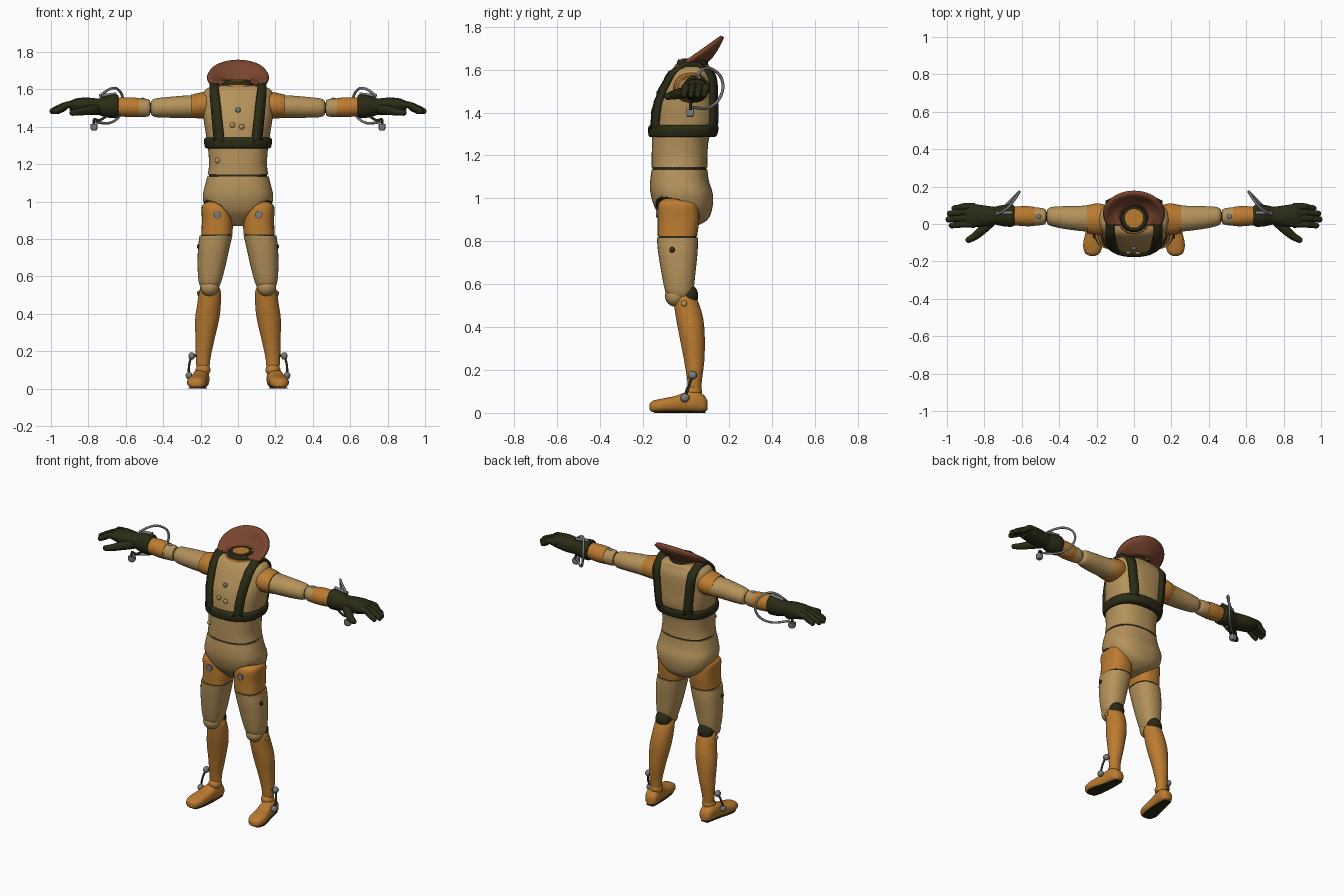
import bpy, bmesh, math
from mathutils import Vector

if "Cube" in bpy.data.objects:
    bpy.data.objects.remove(bpy.data.objects["Cube"])


def material(name, rgb):
    m = bpy.data.materials.new(name)
    m.use_nodes = True
    m.diffuse_color = (*rgb, 1)
    m.node_tree.nodes["Principled BSDF"].inputs["Base Color"].default_value = (*rgb, 1)
    return m


TAN = material("tan", (0.46, 0.29, 0.105))
ORANGE = material("orange", (0.5, 0.2, 0.03))
DARK = material("dark_olive", (0.024, 0.024, 0.008))
BROWN = material("brown", (0.19, 0.06, 0.027))
GREY = material("grey", (0.2, 0.2, 0.2))


def activate(ob):
    bpy.ops.object.select_all(action='DESELECT')
    ob.select_set(True)
    bpy.context.view_layer.objects.active = ob


def finish(name, bm, mat, angle=40):
    bmesh.ops.recalc_face_normals(bm, faces=bm.faces)
    me = bpy.data.meshes.new(name)
    bm.to_mesh(me)
    bm.free()
    me.materials.append(mat)
    ob = bpy.data.objects.new(name, me)
    bpy.context.collection.objects.link(ob)
    activate(ob)
    bpy.ops.object.shade_smooth_by_angle(angle=math.radians(angle))
    return ob


def spline(rows, steps=4):
    """Catmull-Rom rows of numbers."""
    out = []
    for i in range(len(rows) - 1):
        quad = [rows[max(i - 1, 0)], rows[i], rows[i + 1], rows[min(i + 2, len(rows) - 1)]]
        for k in range(steps):
            t = k / steps
            out.append([b + t * ((c - a) / 2 + t * (a - 2.5 * b + 2 * c - d / 2
                        + t * (1.5 * b - a / 2 - 1.5 * c + d / 2))) for a, b, c, d in zip(*quad)])
    return out + [list(rows[-1])]


def loft(name, rows, mat, axis='z', side=1, power=2.0, n=32):
    """Rows: position on the axis, two centre coordinates, two radii."""
    bm = bmesh.new()
    rings = []
    for a, c1, c2, r1, r2 in spline(rows):
        ring = []
        for k in range(n):
            w = 2 * math.pi * k / n
            c, s = math.cos(w), math.sin(w)
            u = c1 + r1 * math.copysign(abs(c) ** (2 / power), c)
            v = c2 + r2 * math.copysign(abs(s) ** (2 / power), s)
            x, y, z = {'x': (a, u, v), 'y': (u, a, v), 'z': (u, v, a)}[axis]
            ring.append(bm.verts.new((x * side, y, z)))
        rings.append(ring)
    for r, q in zip(rings, rings[1:]):
        for k in range(n):
            bm.faces.new((r[k], r[(k + 1) % n], q[(k + 1) % n], q[k]))
    bm.faces.new(rings[0])
    bm.faces.new(rings[-1])
    return finish(name, bm, mat)


def ball(name, at, size, mat, side=1):
    bm = bmesh.new()
    bmesh.ops.create_uvsphere(bm, u_segments=20, v_segments=12, radius=1)
    for v in bm.verts:
        v.co = Vector((at[0] * side + v.co.x * size[0], at[1] + v.co.y * size[1], at[2] + v.co.z * size[2]))
    return finish(name, bm, mat)


def tube(name, pts, radii, mat, side=1):
    """Round tube, radius tapering from the first to the second value."""
    cu = bpy.data.curves.new(name, 'CURVE')
    cu.dimensions, cu.bevel_depth, cu.bevel_resolution, cu.use_fill_caps = '3D', 1, 3, True
    path = spline(pts)
    sp = cu.splines.new('POLY')
    sp.points.add(len(path) - 1)
    for i, (p, co) in enumerate(zip(sp.points, path)):
        p.co = (co[0] * side, co[1], co[2], 1)
        p.radius = radii[0] + (radii[1] - radii[0]) * i / (len(path) - 1)
    cu.materials.append(mat)
    ob = bpy.data.objects.new(name, cu)
    bpy.context.collection.objects.link(ob)
    activate(ob)
    bpy.ops.object.convert(target='MESH')
    bpy.ops.object.shade_smooth_by_angle(angle=math.radians(50))


def solidify(ob, thickness):
    mod = ob.modifiers.new("thickness", 'SOLIDIFY')
    mod.thickness, mod.offset = thickness, 0


# Torso, waist seam and pelvis
TORSO = [(1.145, 0, -.03, .162, .13), (1.2, 0, -.03, .155, .13), (1.28, 0, -.025, .16, .133),
         (1.35, 0, -.008, .17, .15), (1.45, 0, 0, .185, .142), (1.55, 0, .02, .19, .118),
         (1.595, 0, .025, .178, .095), (1.615, 0, .03, .14, .08), (1.622, 0, .03, .08, .06)]
P = 2.4
loft("torso", TORSO, TAN, power=P, n=48)
loft("waist_seam", [(1.125, 0, -.03, .155, .125), (1.155, 0, -.03, .155, .125)], DARK, power=P)
pelvis = loft("pelvis", [(.87, 0, -.01, .035, .06), (.9, 0, .0, .1, .1), (.95, 0, -.01, .165, .132),
              (1.02, 0, -.02, .188, .145), (1.08, 0, -.03, .178, .137), (1.135, 0, -.03, .164, .13)],
              TAN, power=P, n=48)
for s in (1, -1):
    cutter = ball("leg_cutter", (.135, -.07, .87), (.105, .135, .145), DARK, s)
    cutter.hide_render = True
    mod = pelvis.modifiers.new("leg_opening", 'BOOLEAN')
    mod.object, mod.operation, mod.solver, mod.material_mode = cutter, 'DIFFERENCE', 'EXACT', 'TRANSFER'
    activate(pelvis)
    bpy.ops.object.modifier_apply(modifier=mod.name)
    bpy.data.objects.remove(cutter)

# Neck and its collar
loft("neck_base", [(1.6, 0, .025, .1, .085), (1.625, 0, .025, .085, .075)], ORANGE)
loft("neck_collar", [(1.61, 0, .03, .08, .075), (1.635, 0, .03, .078, .072), (1.648, 0, .03, .066, .066)], DARK)
loft("neck_stub", [(1.62, 0, .03, .052, .052), (1.653, 0, .03, .05, .05)], ORANGE)

# Open dish rising behind the neck
bm = bmesh.new()
rows = []
for k in range(41):
    w = math.radians(-28 + 236 * k / 40)
    c, s = math.cos(w), math.sin(w)
    inner, outer = Vector((.075 * c, .03 + .07 * s, 1.645)), Vector((.162 * c, .05 + .12 * s, 1.67 + .085 * s))
    rows.append([bm.verts.new(inner.lerp(outer, t) - Vector((0, 0, .05 * t * (1 - t)))) for t in (0, .25, .5, .75, 1)])
for a, b in zip(rows, rows[1:]):
    for i in range(4):
        bm.faces.new((a[i], a[i + 1], b[i + 1], b[i]))
solidify(finish("head_dish", bm, BROWN), .018)

# Harness: chest band and shoulder straps that follow the torso
loft("chest_band", [(1.285, 0, -.018, .168, .148), (1.295, 0, -.015, .178, .16), (1.33, 0, -.012, .182, .164),
                    (1.342, 0, -.01, .172, .155)], DARK, power=P, n=48)
PROFILE = spline(TORSO, 8)


def torso_y(x, z, face):
    _, _, cy, rx, ry = min(PROFILE, key=lambda r: abs(r[0] - z))
    return cy + face * (ry * max(0, 1 - (abs(x) / rx) ** P) ** (1 / P) + .009)


for s, label in ((1, "left"), (-1, "right")):
    bm = bmesh.new()
    levels = [1.32 + .265 * k / 14 for k in range(15)]
    path = [(z, -1) for z in levels] + [(1.625, -.4), (1.625, .4)] + [(z, 1) for z in reversed(levels)]
    pairs = []
    for z, face in path:
        mid = .1 + .028 * min(1, (z - 1.32) / .28)
        pairs.append([bm.verts.new((s * x, torso_y(x, z, face) if abs(face) == 1 else .025 + .08 * face, z))
                      for x in (mid - .024, mid + .024)])
    for a, b in zip(pairs, pairs[1:]):
        bm.faces.new((a[0], a[1], b[1], b[0]))
    solidify(finish(label + "_shoulder_strap", bm, DARK), .022)

# Chest fittings
for i, (x, z) in enumerate(((0, 1.49), (-.03, 1.41), (.02, 1.4), (-.11, 1.22))):
    ball(f"chest_fitting_{i}", (x, torso_y(x, z, -1) + .006, z), (.014, .009, .014), TAN if i else GREY)

for s, label in ((1, "left_"), (-1, "right_")):
    # Arm
    loft(label + "shoulder", [(.13, .025, 1.52, .07, .07), (.19, .025, 1.515, .085, .07),
         (.25, .025, 1.51, .075, .062)], ORANGE, 'x', s)
    loft(label + "upper_arm", [(.235, .03, 1.508, .072, .06), (.3, .03, 1.507, .066, .059), (.38, .035, 1.504, .06, .055),
         (.445, .04, 1.502, .05, .049), (.465, .04, 1.502, .035, .035)], TAN, 'x', s)
    ball(label + "shoulder_bolt", (.225, -.045, 1.525), (.015, .008, .015), GREY, s)
    ball(label + "elbow_core", (.475, .04, 1.502), (.03, .028, .03), DARK, s)
    loft(label + "elbow", [(.47, .04, 1.502, .035, .04), (.49, .04, 1.502, .045, .048),
         (.545, .04, 1.502, .05, .048)], TAN, 'x', s)
    loft(label + "forearm", [(.53, .04, 1.503, .051, .05), (.58, .042, 1.505, .054, .053),
         (.66, .043, 1.507, .048, .048)], ORANGE, 'x', s)
    ball(label + "elbow_bolt", (.51, .04, 1.548), (.014, .014, .008), GREY, s)

    # Glove
    loft(label + "glove_cuff", [(.64, .045, 1.51, .052, .058), (.655, .045, 1.51, .06, .063), (.7, .045, 1.508, .057, .058),
         (.75, .045, 1.507, .046, .042)], DARK, 'x', s)
    loft(label + "glove_palm", [(.74, .045, 1.507, .046, .043), (.8, .043, 1.51, .056, .046), (.86, .045, 1.515, .062, .038),
         (.9, .045, 1.512, .055, .025)], DARK, 'x', s, 2.4)
    for i, (y, tip) in enumerate(((.092, .965), (.063, .99), (.032, .997), (.0, .98))):
        tube(f"{label}finger_{i + 1}", [(.85, y, 1.518), (.91, y, 1.518), (tip - .03, y - .005, 1.497),
             (tip, y - .008, 1.483)], (.021, .015), DARK, s)
        ball(f"{label}fingertip_{i + 1}", (tip - .004, y - .008, 1.484), (.015, .015, .016), DARK, s)
    tube(label + "thumb", [(.76, .02, 1.495), (.81, -.03, 1.488), (.85, -.065, 1.48), (.885, -.085, 1.475)],
         (.03, .016), DARK, s)
    ball(label + "thumb_tip", (.885, -.085, 1.475), (.016, .016, .016), DARK, s)

    # Wrist wire loop and weight
    tube(label + "wrist_loop", [(.74, .05, 1.565), (.69, .075, 1.6), (.65, .115, 1.605), (.62, .16, 1.57), (.615, .172, 1.51),
         (.64, .145, 1.45), (.69, .095, 1.42), (.76, .03, 1.425)], (.007, .007), GREY, s)
    loft(label + "wrist_bar", [(.65, .06, 1.575, .009, .009), (.74, .06, 1.565, .009, .009)], GREY, 'x', s)
    tube(label + "wrist_cable", [(.7, .02, 1.46), (.74, .02, 1.435), (.77, .02, 1.44), (.77, .02, 1.4)], (.007, .007), DARK, s)
    loft(label + "wrist_weight", [(1.38, .77, .02, .012, .012), (1.39, .77, .02, .018, .018),
         (1.415, .77, .02, .018, .018)], GREY, 'z', s, 5)

    # Leg
    loft(label + "hip", [(.825, .113, -.04, .083, .092), (.9, .11, -.035, .083, .097), (.96, .115, -.036, .08, .096),
         (.985, .117, -.036, .07, .085), (1.0, .117, -.036, .045, .06)], ORANGE, 'z', s, 2.5)
    loft(label + "hip_seam", [(.81, .115, -.04, .08, .088), (.835, .115, -.04, .08, .088)], DARK, 'z', s, 2.5)
    loft(label + "hip_bolt", [(-.14, .11, .93, .02, .02), (-.12, .11, .93, .02, .02)], GREY, 'y', s)
    loft(label + "thigh", [(.535, .15, -.03, .045, .05), (.57, .15, -.032, .06, .066), (.65, .142, -.035, .074, .079),
         (.75, .13, -.038, .084, .092), (.818, .118, -.04, .088, .096)], TAN, 'z', s, 2.3)
    ball(label + "thigh_screw", (.212, -.065, .76), (.008, .013, .013), DARK, s)
    ball(label + "knee", (.152, -.05, .545), (.052, .048, .05), TAN, s)
    ball(label + "knee_back", (.15, .015, .545), (.05, .042, .055), DARK, s)
    loft(label + "shin", [(.08, .185, .04, .033, .03), (.15, .187, .04, .038, .034), (.25, .178, .038, .049, .048),
         (.37, .165, .027, .064, .06), (.45, .155, .015, .063, .063), (.52, .15, .0, .058, .056),
         (.548, .15, -.005, .045, .04)], ORANGE, 'z', s)
    ball(label + "knee_bolt", (.212, -.01, .51), (.007, .014, .014), TAN, s)

    # Foot and sole
    loft(label + "foot", [(-.17, .222, .028, .015, .014), (-.155, .222, .03, .04, .026), (-.11, .22, .035, .052, .032),
         (-.05, .212, .041, .048, .038), (.0, .203, .05, .044, .047), (.05, .197, .052, .044, .049),
         (.085, .194, .043, .037, .038), (.1, .193, .035, .02, .022)], ORANGE, 'y', s, 2.5)
    loft(label + "sole", [(-.15, .222, .004, .03, .004), (-.1, .22, .004, .044, .004), (.0, .203, .004, .036, .004),
         (.09, .194, .004, .025, .004)], DARK, 'y', s, 4)
    ball(label + "ankle", (.187, .035, .1), (.04, .04, .035), ORANGE, s)

    # Ankle linkage
    for end, at in (("upper", (.247, .03, .175)), ("lower", (.262, -.005, .07))):
        ball(f"{label}{end}_link_knob", at, (.018, .021, .02), GREY, s)
        tube(f"{label}{end}_link_pin", [(.2, at[1], at[2]), at], (.007, .007), DARK, s)
    tube(label + "ankle_rod", [(.25, .03, .175), (.262, .012, .12), (.262, -.005, .07)], (.006, .006), DARK, s)
